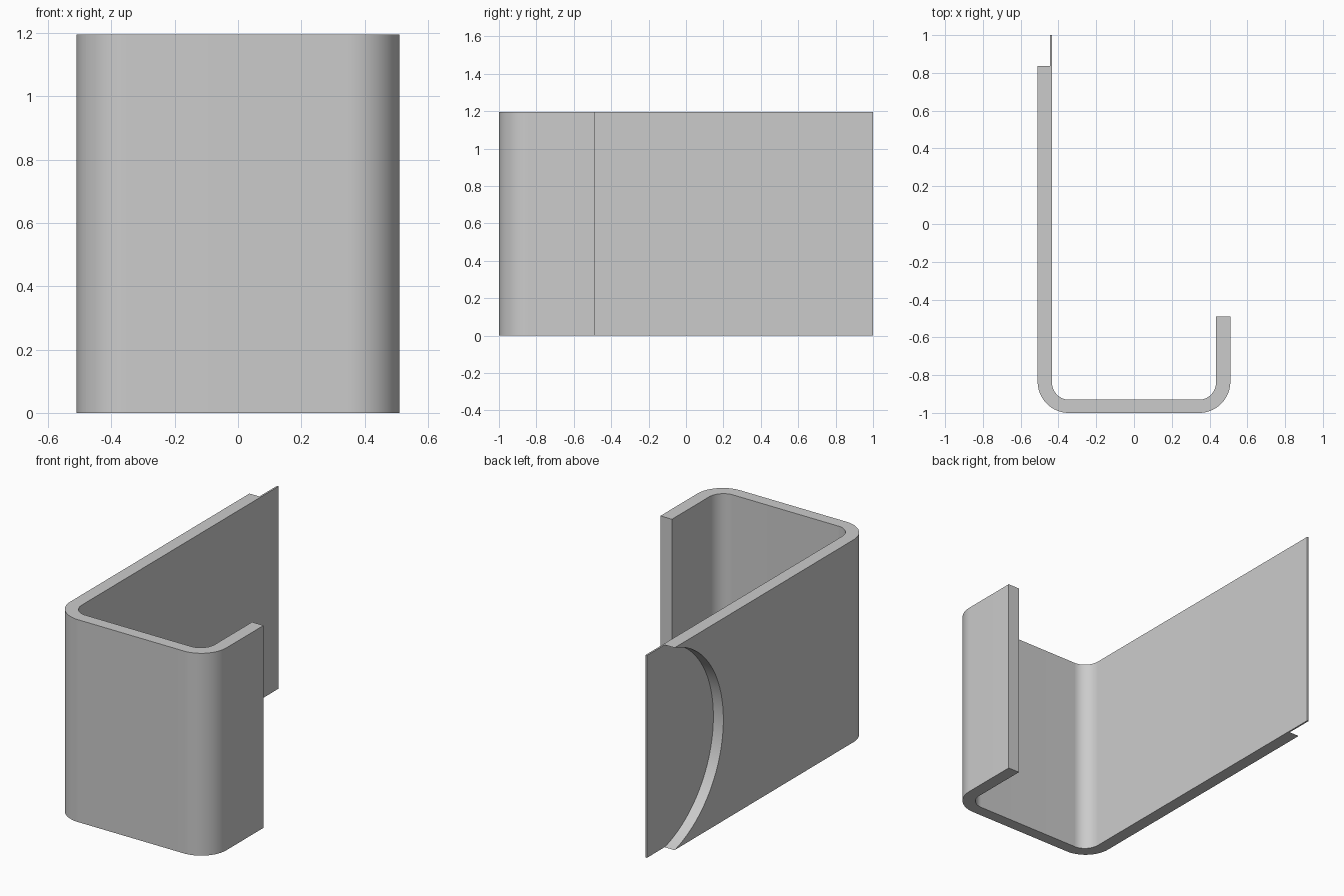
import bpy, bmesh
from math import cos, sin, asin, radians, degrees, pi

if "Cube" in bpy.data.objects:
    bpy.data.objects.remove(bpy.data.objects["Cube"])

H = 1.195            # strip height
CX, CY = 0.345, -0.835   # bend centre (mirrored in x)
RO = 0.165           # outer bend radius
RX, RY = 0.09, 0.095     # inner bend radii
SEAM = 180 + degrees(asin(RY / RO))


def arc(cx, rx, ry, a0, a1, n):
    out = []
    for i in range(n + 1):
        a = radians(a0 + (a1 - a0) * i / n)
        out.append((cx + rx * cos(a), CY + ry * sin(a)))
    return out


def extrude(name, pts):
    bm = bmesh.new()
    face = bm.faces.new([bm.verts.new((x, y, 0)) for x, y in pts])
    res = bmesh.ops.extrude_face_region(bm, geom=[face])
    top = [g for g in res["geom"] if isinstance(g, bmesh.types.BMVert)]
    bmesh.ops.translate(bm, verts=top, vec=(0, 0, H))
    bmesh.ops.recalc_face_normals(bm, faces=bm.faces)
    me = bpy.data.meshes.new(name)
    bm.to_mesh(me)
    bm.free()
    ob = bpy.data.objects.new(name, me)
    bpy.context.collection.objects.link(ob)
    return ob


def smooth(ob):
    bpy.ops.object.select_all(action='DESELECT')
    ob.select_set(True)
    bpy.context.view_layer.objects.active = ob
    bpy.ops.object.shade_smooth_by_angle(angle=radians(30))


# Long wall with the upper half of the left bend
wall = extrude("long_wall",
               [(-0.435, 1.0), (-0.51, 1.0)]
               + arc(-CX, RO, RO, 180, SEAM, 8)
               + arc(-CX, RX, RY, 270, 180, 16))

# Round recess in the outer face, leaving a thin web at the end
bpy.ops.mesh.primitive_cylinder_add(vertices=128, radius=0.62, depth=0.2,
                                    location=(-0.545, 1.0, H / 2),
                                    rotation=(0, pi / 2, 0))
cutter = bpy.context.object
cutter.name = "recess_cutter"
cutter.hide_render = True
mod = wall.modifiers.new("recess", 'BOOLEAN')
mod.operation = 'DIFFERENCE'
mod.solver = 'EXACT'
mod.object = cutter
bpy.context.view_layer.objects.active = wall
bpy.ops.object.modifier_apply(modifier=mod.name)
bpy.data.objects.remove(cutter)
smooth(wall)

# Front panel, right bend and short return lip
front = extrude("front_panel_and_lip",
                arc(-CX, RO, RO, SEAM, 270, 12)
                + arc(CX, RO, RO, 270, 360, 20)
                + [(0.51, -0.49), (0.435, -0.49)]
                + arc(CX, RX, RY, 360, 270, 16)
                + [(-CX, CY - RY)])
smooth(front)
